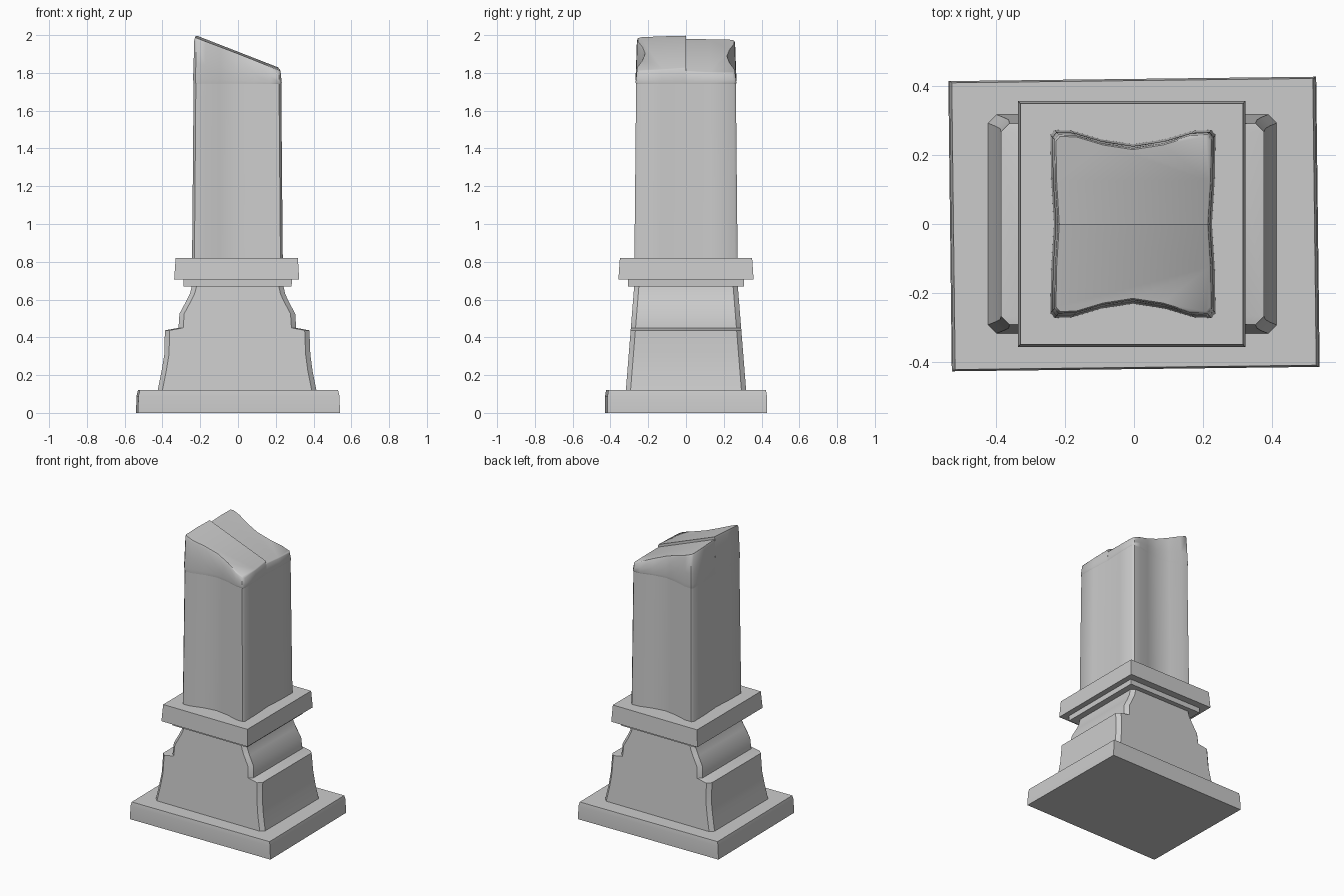
import bpy, bmesh, math

cube = bpy.data.objects.get("Cube")
if cube:
    bpy.data.objects.remove(cube)

stone = bpy.data.materials.new("grey_stone")
GREY = (0.6, 0.6, 0.6, 1)
stone.diffuse_color = GREY
stone.use_nodes = True
stone.node_tree.nodes["Principled BSDF"].inputs["Base Color"].default_value = GREY


def loft(name, rings, smooth=35):
    """Join stacked rings of equal length into a closed solid."""
    bm = bmesh.new()
    rows = [[bm.verts.new(p) for p in ring] for ring in rings]
    n = len(rows[0])
    for a, b in zip(rows, rows[1:]):
        for i in range(n):
            j = (i + 1) % n
            bm.faces.new((a[i], a[j], b[j], b[i]))
    bm.faces.new(rows[0][::-1])
    bm.faces.new(rows[-1])
    bmesh.ops.recalc_face_normals(bm, faces=bm.faces)
    mesh = bpy.data.meshes.new(name)
    bm.to_mesh(mesh)
    bm.free()
    mesh.materials.append(stone)
    obj = bpy.data.objects.new(name, mesh)
    bpy.context.collection.objects.link(obj)
    bpy.ops.object.select_all(action='DESELECT')
    obj.select_set(True)
    bpy.context.view_layer.objects.active = obj
    bpy.ops.object.shade_smooth_by_angle(angle=math.radians(smooth))
    return obj


def rect(x0, x1, y, z, cut=0.0):
    """Rectangular ring, optionally with cut corners."""
    if not cut:
        return [(x0, -y, z), (x1, -y, z), (x1, y, z), (x0, y, z)]
    c = cut
    return [(x0 + c, -y, z), (x1 - c, -y, z), (x1, -y + c, z), (x1, y - c, z),
            (x1 - c, y, z), (x0 + c, y, z), (x0, y - c, z), (x0, -y + c, z)]


# Slightly crooked foot slab
slab = loft("base_slab", [rect(-0.535, 0.535, 0.422, 0),
                          rect(-0.532, 0.532, 0.422, 0.09),
                          rect(-0.525, 0.525, 0.417, 0.12)])
slab.rotation_euler.z = 0.012

# Stepped pedestal, stepping in on the two ends only
steps = [(-0.425, 0.415, 0.12), (-0.405, 0.395, 0.22), (-0.39, 0.383, 0.31),
         (-0.387, 0.378, 0.437), (-0.315, 0.308, 0.45), (-0.31, 0.303, 0.525),
         (-0.275, 0.268, 0.59), (-0.255, 0.25, 0.63), (-0.243, 0.24, 0.675)]
loft("pedestal", [rect(a, b, 0.328 - 0.08 * z, z, 0.025) for a, b, z in steps])

# Collar: thin lip under a thick slab
loft("collar_lip", [rect(-0.288, 0.284, 0.308, 0.67),
                    rect(-0.29, 0.286, 0.308, 0.71)])
loft("collar_slab", [rect(-0.338, 0.324, 0.358, 0.705),
                     rect(-0.33, 0.317, 0.35, 0.82)])

# Half outline of the shaft, hollowed along the back
half = [(0.222, 0), (0.23, 0.13), (0.232, 0.25), (0.22, 0.264), (0.17, 0.262),
        (0.09, 0.238), (0, 0.224)]
half += [(-x, y) for x, y in half[-2::-1]]
outline = half + [(x, -y) for x, y in half[-2:0:-1]]


def shaft_ring(scale, z):
    return [(x * scale - 0.003, y * scale, z) for x, y in outline]


loft("shaft", [shaft_ring(1.035, 0.815), shaft_ring(1.02, 1.2),
               shaft_ring(1.0, 1.745)], 50)


# Broken top in two halves that meet in a small step
def broken_half(name, side, drop, fall):
    def ring(scale, height):
        pts = []
        for x, y in half:
            x, y = x * scale - 0.003, y * scale
            top = 1.912 - 0.39 * x - drop - fall * y
            pts.append((x, side * y, 1.74 + (top - 1.74) * height))
        return pts
    loft(name, [ring(1.0, 0), ring(1.012, 0.12), ring(1.0, 0.45),
                ring(0.985, 0.94), ring(0.965, 1)], 50)


broken_half("broken_top_front", -1, 0, 0.05)
broken_half("broken_top_back", 1, 0.018, 0.03)
